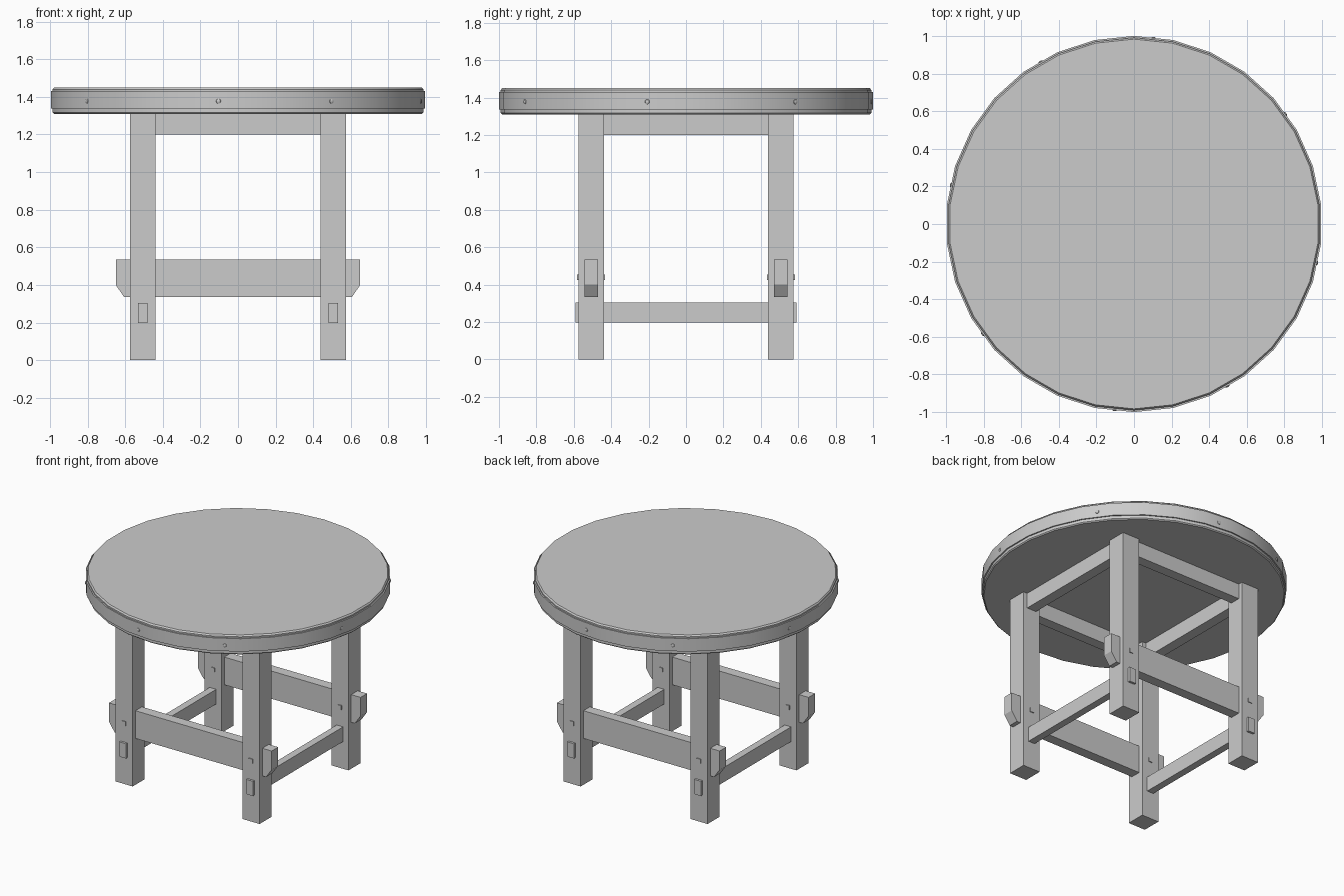
import bpy
import bmesh
from math import sin, cos, radians, pi
from mathutils import Matrix, Vector

cube = bpy.data.objects.get("Cube")
if cube:
    bpy.data.objects.remove(cube, do_unlink=True)

# One plain grey for the whole table
grey = bpy.data.materials.new("plain_grey")
grey.use_nodes = True
COLOR = (0.6, 0.6, 0.6, 1)
grey.diffuse_color = COLOR
grey.node_tree.nodes["Principled BSDF"].inputs["Base Color"].default_value = COLOR

SIDES = 30
LEG = 0.507       # distance of leg centres from the middle
LEG_W = 0.137
TOP_Z = 1.31      # underside of the tabletop


def finish(name, bm, smooth=False):
    bmesh.ops.recalc_face_normals(bm, faces=bm.faces)
    mesh = bpy.data.meshes.new(name)
    bm.to_mesh(mesh)
    bm.free()
    mesh.materials.append(grey)
    obj = bpy.data.objects.new(name, mesh)
    bpy.context.collection.objects.link(obj)
    if smooth:
        bpy.ops.object.select_all(action="DESELECT")
        obj.select_set(True)
        bpy.context.view_layer.objects.active = obj
        bpy.ops.object.shade_smooth_by_angle(angle=radians(25))
    return obj


def box(name, center, size):
    bm = bmesh.new()
    bmesh.ops.create_cube(bm, size=1, matrix=Matrix.Translation(center) @ Matrix.Diagonal((*size, 1)))
    return finish(name, bm)


def lathe(name, profile, closed):
    """Turn (radius, z) points round z; closed profiles make rings, others get caps."""
    bm = bmesh.new()
    angles = [pi / 2 + 2 * pi * i / SIDES for i in range(SIDES)]
    rings = [[bm.verts.new((r * cos(a), r * sin(a), z)) for a in angles] for r, z in profile]
    pairs = list(zip(rings, rings[1:]))
    if closed:
        pairs.append((rings[-1], rings[0]))
    else:
        bm.faces.new(rings[0])
        bm.faces.new(rings[-1])
    for low, high in pairs:
        for i in range(SIDES):
            j = (i + 1) % SIDES
            bm.faces.new((low[i], low[j], high[j], high[i]))
    return finish(name, bm, True)


def extrude_y(name, outline, y, thickness):
    bm = bmesh.new()
    face = bm.faces.new([bm.verts.new((x, y - thickness / 2, z)) for x, z in outline])
    new = bmesh.ops.extrude_face_region(bm, geom=[face])["geom"]
    bmesh.ops.translate(bm, vec=(0, thickness, 0), verts=[v for v in new if isinstance(v, bmesh.types.BMVert)])
    return finish(name, bm)


# Round tabletop with eased edges, and the metal band round its rim
lathe("tabletop", [(0.984, TOP_Z), (0.991, 1.317), (0.991, 1.44), (0.983, 1.45)], False)
lathe("rim_band", [(0.97, 1.337), (1.0, 1.337), (1.0, 1.43), (0.97, 1.43)], True)

# Domed nails holding the band, each centred on a flat of the rim
for angle in (36, 84, 120, 168, 216, 264, 300, 348):
    a = radians(angle)
    bm = bmesh.new()
    place = (Matrix.Translation(Vector((cos(a), sin(a), 0)) * 0.9945 + Vector((0, 0, 1.377)))
             @ Matrix.Rotation(a, 4, "Z") @ Matrix.Diagonal((0.5, 1, 1, 1)))
    bmesh.ops.create_uvsphere(bm, u_segments=10, v_segments=6, radius=0.013, matrix=place)
    finish("rim_nail", bm, True)

# Legs with a square peg through each
for sx, side in ((1, "left"), (-1, "right")):
    for sy, end in ((-1, "front"), (1, "back")):
        x, y = sx * LEG, sy * LEG
        box(f"{end}_{side}_leg", (x, y, TOP_Z / 2), (LEG_W, LEG_W, TOP_Z))
        box(f"{end}_{side}_peg", (x, y, 0.44), (0.03, LEG_W + 0.012, 0.03))

# Aprons under the top, and the two pairs of stretchers
half = [(0.65, 0.535), (0.65, 0.4), (0.605, 0.335)]
outline = half + [(-x, z) for x, z in reversed(half)]
span = 2 * LEG - LEG_W + 0.02
for s, end, side in ((-1, "front", "right"), (1, "back", "left")):
    box(f"{end}_apron", (0, s * LEG, 1.255), (span, 0.075, 0.11))
    box(f"{side}_apron", (s * LEG, 0, 1.255), (0.075, span, 0.11))
    extrude_y(f"{end}_stretcher", outline, s * LEG, 0.074)
    box(f"{side}_stretcher", (s * LEG, 0, 0.25), (0.052, 1.184, 0.106))
